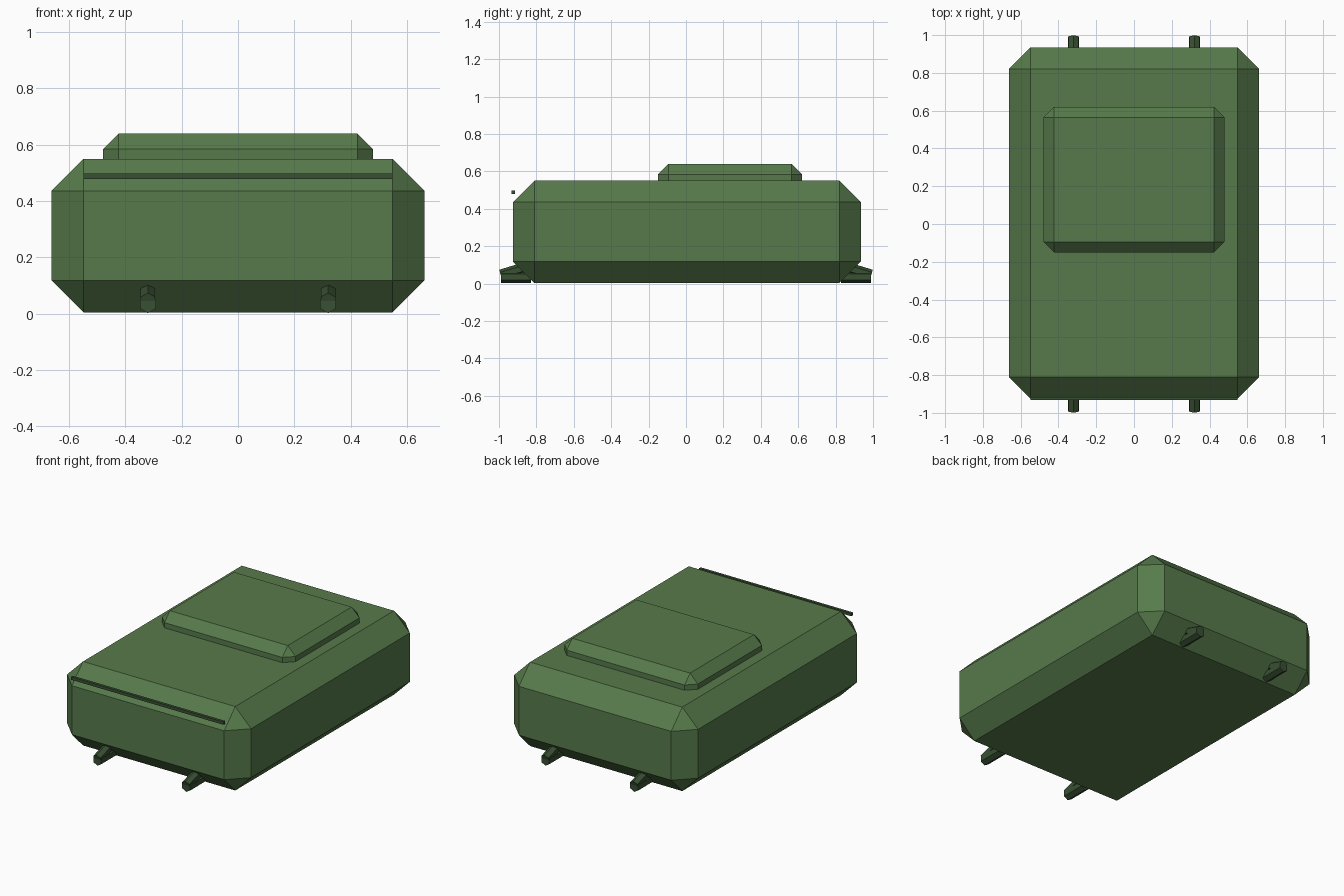
import bpy
import math
from mathutils import Vector

cube = bpy.data.objects.get("Cube")
if cube:
    bpy.data.objects.remove(cube, do_unlink=True)


def material(name, rgb):
    mat = bpy.data.materials.new(name)
    mat.use_nodes = True
    mat.diffuse_color = (*rgb, 1)
    mat.node_tree.nodes["Principled BSDF"].inputs["Base Color"].default_value = (*rgb, 1)
    return mat


green = material("olive green", (0.095, 0.195, 0.07))
dark = material("dark green", (0.04, 0.08, 0.032))


def box(name, low, high, mat, chamfer=0):
    low, high = Vector(low), Vector(high)
    bpy.ops.mesh.primitive_cube_add(size=1, location=(low + high) / 2)
    obj = bpy.context.object
    obj.name = name
    obj.scale = high - low
    bpy.ops.object.transform_apply(location=False, rotation=False, scale=True)
    obj.data.materials.append(mat)
    if chamfer:
        mod = obj.modifiers.new("chamfer", "BEVEL")
        mod.width = chamfer
        mod.segments = 1
    return obj


def rod(name, start, end, radius, mat):
    start, end = Vector(start), Vector(end)
    bpy.ops.mesh.primitive_cylinder_add(
        vertices=6, radius=radius, depth=(end - start).length,
        location=(start + end) / 2,
        rotation=(end - start).to_track_quat("Z", "Y").to_euler())
    obj = bpy.context.object
    obj.name = name
    obj.data.materials.append(mat)
    return obj


# Chamfered hull and raised roof hatch
box("hull", (-0.662, -0.925, 0.004), (0.662, 0.935, 0.55), green, 0.114)
box("roof_hatch", (-0.48, -0.15, 0.46), (0.48, 0.62, 0.64), green, 0.056)

# Thin rail in front of the upper chamfer
box("front_rail", (-0.548, -0.933, 0.478), (0.548, -0.915, 0.497), dark)

# Tow hooks: a level lower arm and a sloping upper arm at each end
for end, sign in (("front", -1), ("rear", 1)):
    for side, x in (("right", -0.32), ("left", 0.32)):
        rod(f"{end}_{side}_hook_lower", (x, sign * 0.99, 0.035),
            (x, sign * 0.83, 0.035), 0.033, dark)
        rod(f"{end}_{side}_hook_upper", (x, sign * 0.99, 0.045),
            (x, sign * 0.87, 0.082), 0.03, dark)
